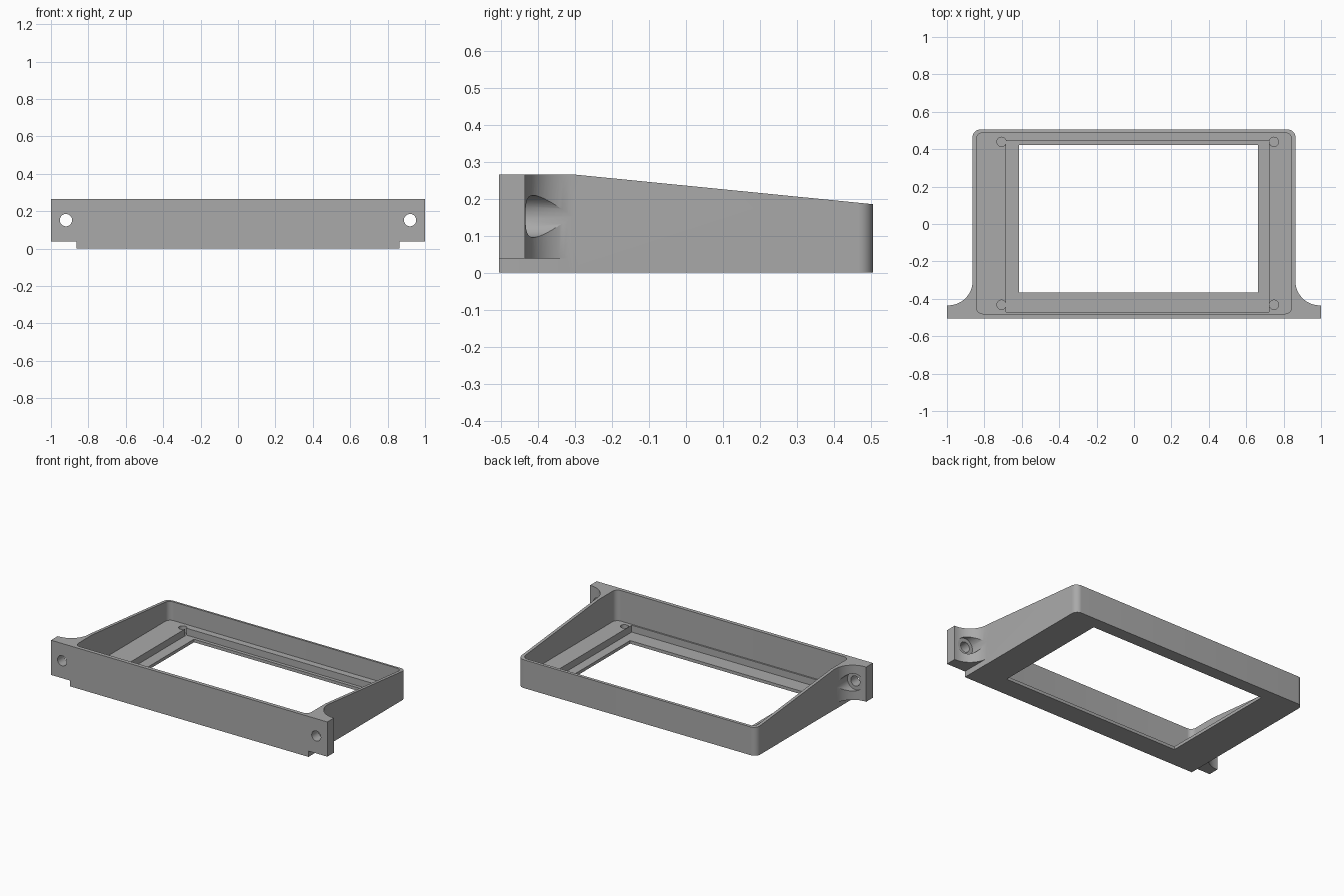
import bpy, bmesh
from math import sin, cos, pi, radians

if "Cube" in bpy.data.objects:
    bpy.data.objects.remove(bpy.data.objects["Cube"])

grey = bpy.data.materials.new("mid grey")
grey.use_nodes = True
COLOUR = (0.4, 0.4, 0.4, 1)
grey.diffuse_color = COLOUR
grey.node_tree.nodes["Principled BSDF"].inputs["Base Color"].default_value = COLOUR


def arc(cx, cy, r, start, end, steps=10):
    angles = [radians(start + (end - start) * i / steps) for i in range(steps + 1)]
    return [(cx + r * cos(a), cy + r * sin(a)) for a in angles]


def rounded(x0, x1, y0, y1, r):
    return (arc(x1 - r, y1 - r, r, 0, 90) + arc(x0 + r, y1 - r, r, 90, 180)
            + arc(x0 + r, y0 + r, r, 180, 270) + arc(x1 - r, y0 + r, r, 270, 360))


def rect(x0, x1, y0, y1):
    return [(x0, y0), (x1, y0), (x1, y1), (x0, y1)]


def prism(name, outline, low, high, axis="z"):
    """Extrude a 2D outline along the given axis."""
    place = {"z": lambda u, v, w: (u, v, w),
             "y": lambda u, v, w: (u, w, v),
             "x": lambda u, v, w: (w, u, v)}[axis]
    bm = bmesh.new()
    face = bm.faces.new([bm.verts.new(place(u, v, low)) for u, v in outline])
    out = bmesh.ops.extrude_face_region(bm, geom=[face])
    move = place(0, 0, high - low)
    verts = [g for g in out["geom"] if isinstance(g, bmesh.types.BMVert)]
    bmesh.ops.translate(bm, verts=verts, vec=move)
    bmesh.ops.recalc_face_normals(bm, faces=bm.faces)
    mesh = bpy.data.meshes.new(name)
    bm.to_mesh(mesh)
    bm.free()
    mesh.materials.append(grey)
    obj = bpy.data.objects.new(name, mesh)
    bpy.context.collection.objects.link(obj)
    return obj


def cut(target, cutter):
    cutter.hide_render = True
    mod = target.modifiers.new("cut", "BOOLEAN")
    mod.operation = "DIFFERENCE"
    mod.solver = "EXACT"
    mod.object = cutter
    bpy.context.view_layer.objects.active = target
    bpy.ops.object.modifier_apply(modifier=mod.name)
    bpy.data.objects.remove(cutter)


# Plan outline: rounded back corners, concave fillets into the mounting ears
W, D, H = 0.863, 0.505, 0.265
EAR_Y, FILLET = -0.435, 0.13
half = ([(1, -D), (1, EAR_Y)]
        + arc(W + FILLET, EAR_Y + FILLET, FILLET, 270, 180, 16)
        + arc(W - 0.04, D - 0.04, 0.04, 0, 90))
frame = prism("bezel_frame", half + [(-x, y) for x, y in reversed(half)], 0, H)

# Sloping top
cut(frame, prism("slope_cutter", [(-0.3, H), (0.6, 0.1757), (0.6, 0.5), (-0.3, 0.5)],
                 -1.2, 1.2, "x"))

# Main cavity, shallow recess and window opening
FLOOR, LIP = 0.065, 0.02
cut(frame, prism("cavity_cutter", rounded(-0.843, 0.843, -0.48, 0.488, 0.035), FLOOR, 0.5))
cut(frame, prism("recess_cutter", rect(-0.685, 0.722, -0.47, 0.445), LIP, 0.4))
cut(frame, prism("window_cutter", rect(-0.615, 0.662, -0.367, 0.423), -0.1, 0.3))

# Screw holes in the floor
for x in (-0.708, 0.748):
    for y in (-0.432, 0.439):
        cut(frame, prism("pilot_cutter", arc(x, y, 0.025, 0, 345, 23), LIP + 0.001, 0.4))

# Ears: raised underside, through hole and counterbore
for s in (-1, 1):
    cut(frame, prism("step_cutter", rect(*sorted((s * (W + 0.001), s * 1.2)), -0.7, -0.25),
                     -0.1, 0.038))
    cut(frame, prism("bolt_cutter", arc(s * 0.92, 0.152, 0.033, 0, 348, 29), -0.7, -0.3, "y"))
    cut(frame, prism("bore_cutter", arc(s * 0.92, 0.152, 0.057, 0, 350, 35),
                     EAR_Y - 0.002, -0.2, "y"))

bpy.ops.object.select_all(action="DESELECT")
frame.select_set(True)
bpy.context.view_layer.objects.active = frame
bpy.ops.object.shade_smooth_by_angle(angle=radians(25))
